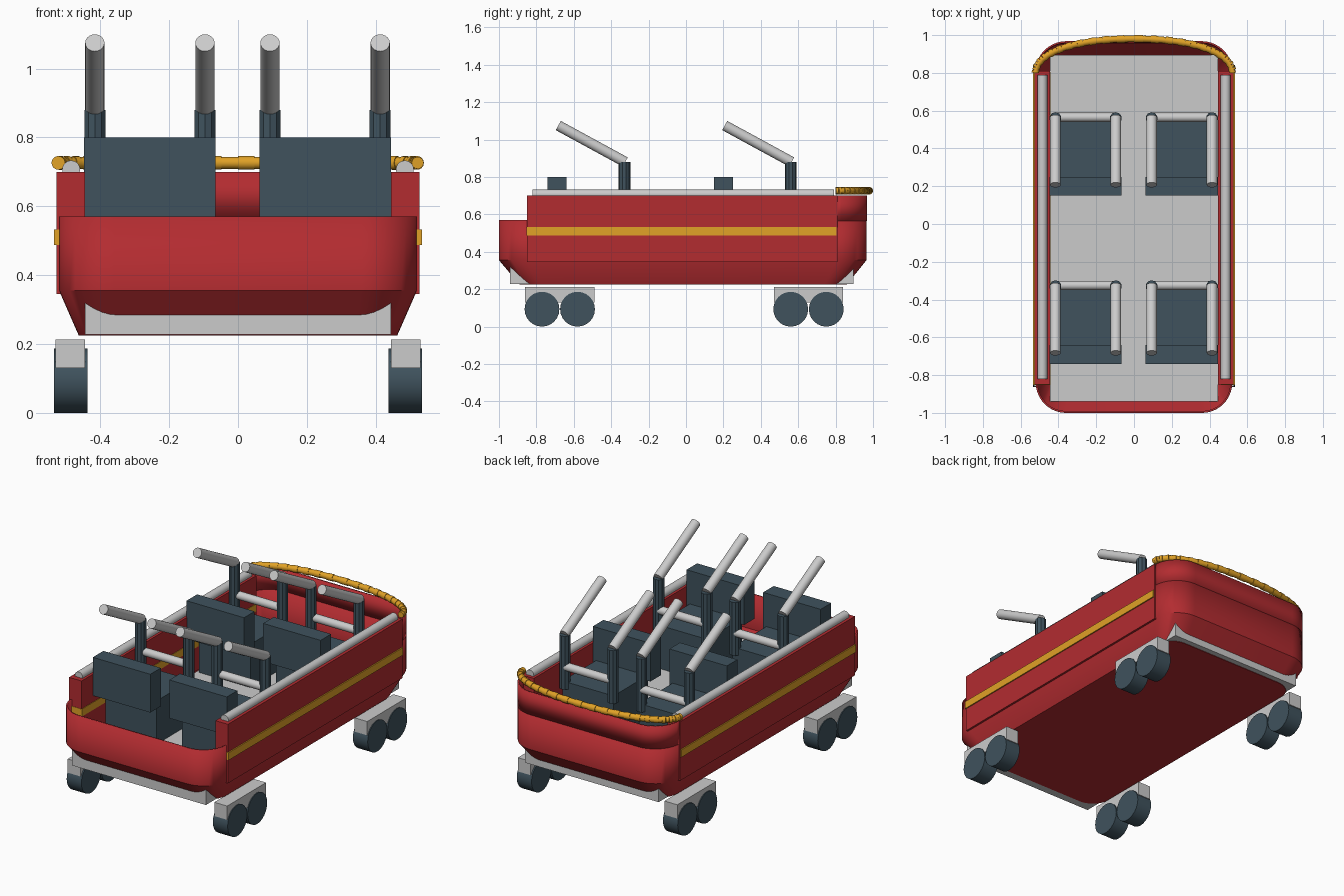
import bpy, bmesh, math
from mathutils import Vector

if "Cube" in bpy.data.objects:
    bpy.data.objects.remove(bpy.data.objects["Cube"])


def material(name, rgb):
    m = bpy.data.materials.new(name)
    m.diffuse_color = (*rgb, 1)
    m.use_nodes = True
    m.node_tree.nodes["Principled BSDF"].inputs["Base Color"].default_value = m.diffuse_color
    return m


RED = material("red", (0.45, 0.025, 0.03))
GOLD = material("gold", (0.75, 0.36, 0.02))
SLATE = material("slate", (0.05, 0.085, 0.11))


def finish(name, bm, mat=None, smooth=True):
    me = bpy.data.meshes.new(name)
    bmesh.ops.recalc_face_normals(bm, faces=bm.faces)
    bm.to_mesh(me)
    bm.free()
    ob = bpy.data.objects.new(name, me)
    bpy.context.collection.objects.link(ob)
    if mat:
        me.materials.append(mat)
    if smooth:
        bpy.ops.object.select_all(action='DESELECT')
        ob.select_set(True)
        bpy.context.view_layer.objects.active = ob
        bpy.ops.object.shade_smooth_by_angle(angle=math.radians(35))
    return ob


def box(name, x, y, z, mat=None):
    bm = bmesh.new()
    bmesh.ops.create_cube(bm, size=1)
    for v in bm.verts:
        v.co = [a + (b - a) * (c + 0.5) for (a, b), c in zip((x, y, z), v.co)]
    return finish(name, bm, mat, False)


def rod(name, a, b, r, mat=None, sides=20):
    a, b = Vector(a), Vector(b)
    bm = bmesh.new()
    bmesh.ops.create_cone(bm, cap_ends=True, segments=sides, radius1=r, radius2=r,
                          depth=(b - a).length)
    q = Vector((0, 0, 1)).rotation_difference(b - a)
    for v in bm.verts:
        v.co = q @ v.co + (a + b) / 2
    return finish(name, bm, mat)


def outline(hx, y0, y1, r, n=10):
    """Rounded rectangle, starting with the two stern corners."""
    pts = []
    for k, (cx, cy) in enumerate([(hx - r, y1 - r), (r - hx, y1 - r),
                                  (r - hx, y0 + r), (hx - r, y0 + r)]):
        for i in range(n + 1):
            t = math.pi / 2 * (k + i / n)
            pts.append((cx + r * math.cos(t), cy + r * math.sin(t)))
    return pts


def shell(name, layers, closed, mat):
    bm = bmesh.new()
    rows = [[bm.verts.new((x, y, z)) for x, y in pts] for pts, z in layers]
    n = len(rows[0])
    for lo, hi in zip(rows, rows[1:]):
        for i in range(n if closed else n - 1):
            j = (i + 1) % n
            bm.faces.new((lo[i], lo[j], hi[j], hi[i]))
    if closed:
        bm.faces.new(rows[0][::-1])
    bm.normal_update()
    me_ob = finish(name, bm, mat)
    if me_ob.data.polygons[0].normal.x < 0:   # first face lies on the +x side
        me_ob.data.flip_normals()
    mod = me_ob.modifiers.new("thickness", 'SOLIDIFY')
    mod.thickness = 0.01
    mod.offset = -1
    return me_ob


# Hull: thin open tub with a tapered bottom, and the taller stern wall
shell("hull", [(outline(0.463, -0.89, 0.86, 0.12), 0.225),
               (outline(0.52, -1.0, 0.965, 0.16), 0.355),
               (outline(0.52, -1.0, 0.965, 0.16), 0.57)], True, RED)
stern = outline(0.523, -1.0, 0.968, 0.165)[:22]
shell("stern_wall", [(stern, 0.565), (stern, 0.70)], False, RED)

# Floor block showing through the tapered ends
box("floor", (-0.445, 0.445), (-0.94, 0.895), (0.227, 0.34))

# Side walls, gold stripes and hand rails
for s, inner in ((-1, 0.442), (1, 0.46)):
    box("side_wall", sorted((s * 0.445, s * 0.528)), (-0.85, 0.81), (0.345, 0.70), RED)
    box("side_stripe", sorted((s * inner, s * 0.535)), (-0.852, 0.805), (0.487, 0.532), GOLD)
    rod("side_rail", (s * 0.485, -0.82, 0.707), (s * 0.485, 0.79, 0.707), 0.026)

# Rope around the stern: short beads along a superellipse arc
steps = 44
path = []
for i in range(steps + 1):
    t = math.pi * i / steps
    c, q = math.cos(t), math.sin(t)
    path.append((math.copysign(abs(c) ** 0.9, c) * 0.522, 0.80 + 0.18 * q ** 0.95, 0.726))
for i, (a, b) in enumerate(zip(path, path[1:])):
    rod("stern_rope", a, b, 0.020 if i % 2 else 0.0175, GOLD, 14)

# Seats with posts, lap bar and tilted arms
for y in (0, 0.89):
    for x in (-0.256, 0.253):
        box("seat_back", (x - 0.191, x + 0.191), (y - 0.74, y - 0.64), (0.57, 0.80), SLATE)
        box("seat_cushion", (x - 0.17, x + 0.17), (y - 0.65, y - 0.32), (0.34, 0.60), SLATE)
        rod("lap_bar", (x - 0.16, y - 0.325, 0.69), (x + 0.16, y - 0.325, 0.69), 0.024)
        for d in (-0.16, 0.16):
            rod("seat_post", (x + d, y - 0.33, 0.56), (x + d, y - 0.33, 0.88), 0.032, SLATE, 10)
            rod("seat_arm", (x + d, y - 0.325, 0.88), (x + d, y - 0.683, 1.075), 0.028)

# Wheel pairs under grey carriers
for s in (-1, 1):
    for y in (-0.675, 0.655):
        box("wheel_carrier", sorted((s * 0.445, s * 0.53)), (y - 0.185, y + 0.185), (0.13, 0.213))
        for d in (-0.095, 0.095):
            rod("wheel", (s * 0.437, y + d, 0.093), (s * 0.535, y + d, 0.093), 0.093, SLATE, 24)
